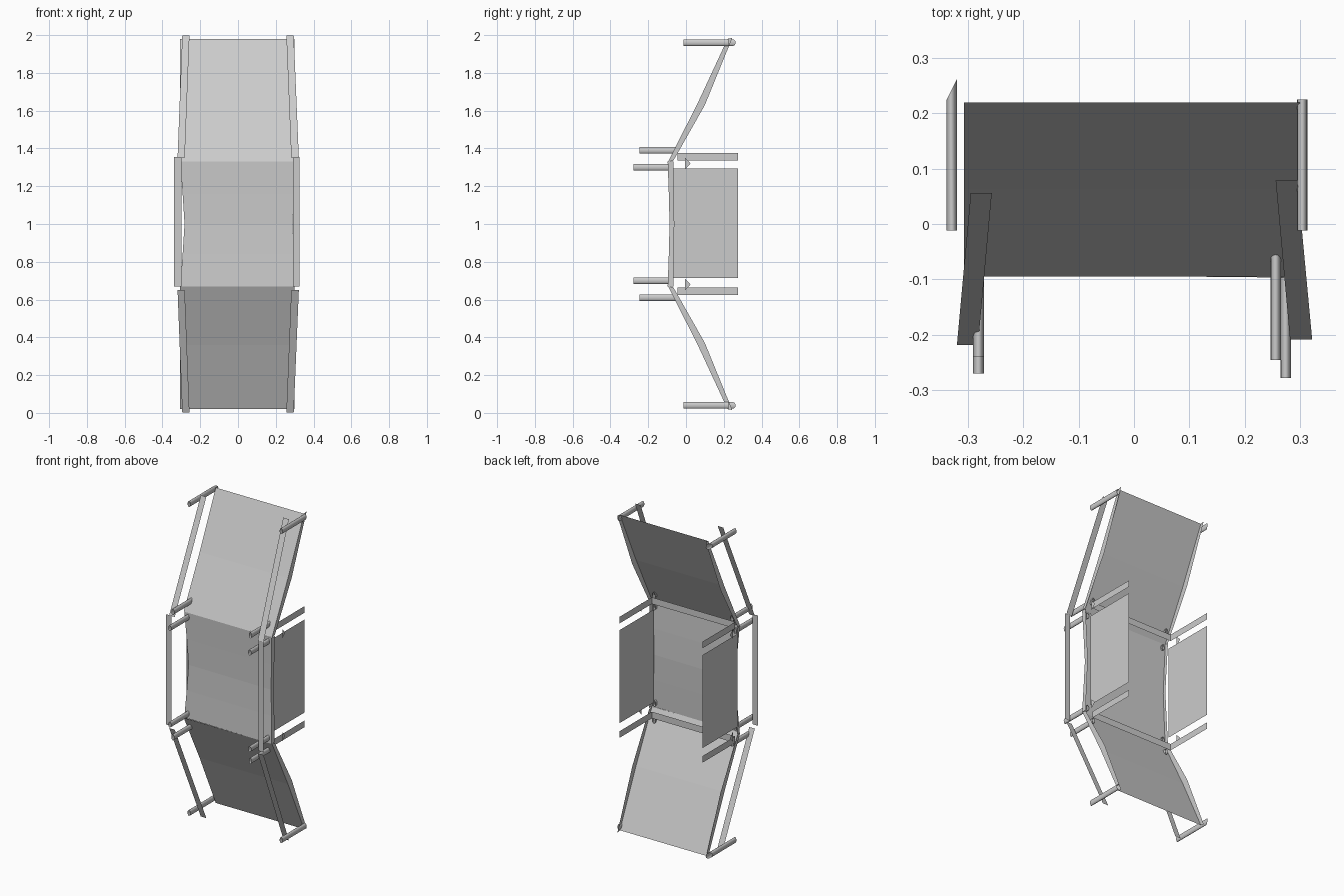
import bpy, bmesh
from math import cos, sin, pi

if "Cube" in bpy.data.objects:
    bpy.data.objects.remove(bpy.data.objects["Cube"])


def make(name, verts, faces):
    me = bpy.data.meshes.new(name)
    me.from_pydata(verts, [], faces)
    ob = bpy.data.objects.new(name, me)
    bpy.context.collection.objects.link(ob)
    return ob


def strip(name, a, b):
    """Sheet lofted between two point rows of equal length."""
    n = len(a)
    return make(name, a + b, [(i, i + 1, n + i + 1, n + i) for i in range(n - 1)])


def tube(name, x, z, y0, y1, tip=0.0, n=12):
    """Open oval tube along y; tip slants the rear end."""
    rx, rz = 0.0095, 0.018
    ang = [2 * pi * i / n for i in range(n)]
    v = [(x + rx * cos(t), y0, z + rz * sin(t)) for t in ang]
    v += [(x + rx * cos(t), y1 + tip * (1 + cos(t)) / 2, z + rz * sin(t)) for t in ang]
    ob = make(name, v, [(i, (i + 1) % n, n + (i + 1) % n, n + i) for i in range(n)])
    for p in ob.data.polygons:
        p.use_smooth = True
    return ob


def zz(z, up):
    return z if up else 2 - z


# centre panel with waisted sides, and its edge flanges
zs = [0.67, 0.84, 1.0, 1.16, 1.33]
ys = [-0.097, -0.091, -0.087, -0.091, -0.097]
xl = [-0.306, -0.293, -0.283, -0.293, -0.306]
xr = [0.30, 0.294, 0.288, 0.294, 0.30]
L = [(x, y + 0.006, z) for x, y, z in zip(xl, ys, zs)]
R = list(zip(xr, ys, zs))
strip("centre_panel", L, R)
for name, row in (("left", L), ("right", R)):
    strip(f"centre_flange_{name}", row,
          [(x, y, z) for (x, _, z), y in zip(row, [-0.067, -0.064, -0.062, -0.064, -0.067])])

for up, tag in ((True, "upper"), (False, "lower")):
    # tilted panel and its bulging edge flanges
    front = [(-0.095, 1.33), (0.062, 1.64), (0.22, 1.98)]
    back = [(-0.067, 1.335), (0.100, 1.63), (0.245, 1.985)]
    rows = {}
    for side, x in (("left", -0.307), ("right", 0.30)):
        rows[side] = [(x, y, zz(z, up)) for y, z in front]
        strip(f"{tag}_flange_{side}", rows[side], [(x, y, zz(z, up)) for y, z in back])
    strip(f"{tag}_panel", rows["left"], rows["right"])

    # tilted handrails
    for side, (t0, t1), (b0, b1), yt, yb in (
            ("left", (-0.295, -0.257), (-0.32, -0.282), 0.056, -0.219),
            ("right", (0.256, 0.295), (0.282, 0.322), 0.079, -0.209)):
        zt, zb = zz(1.998, up), zz(1.35, up)
        strip(f"{tag}_rail_{side}", [(t0, yt, zt), (b0, yb, zb)], [(t1, yt, zt), (b1, yb, zb)])

    # rail posts
    tube(f"{tag}_end_post_left", -0.329, zz(1.96, up), -0.012, 0.225, 0.038)
    tube(f"{tag}_end_post_right", 0.304, zz(1.96, up), -0.012, 0.225)
    tube(f"{tag}_inner_post_left", -0.281, zz(1.39, up), -0.24, -0.05)
    tube(f"{tag}_inner_post_right", 0.256, zz(1.39, up), -0.246, -0.05)
    tube(f"{tag}_centre_post_left", -0.281, zz(1.30, up), -0.27, -0.08)
    tube(f"{tag}_centre_post_right", 0.274, zz(1.30, up), -0.278, -0.08)

    # rear frame bands: two sides and the cross band
    z0, z1 = zz(1.335, up), zz(1.376, up)
    path = [(-0.307, 0.275), (-0.307, -0.045), (0.266, -0.045), (0.266, 0.275)]
    strip(f"{tag}_rear_band", [(x, y, z0) for x, y in path], [(x, y, z1) for x, y in path])

    # small triangular brackets
    for side, x in (("left", -0.318), ("right", 0.308)):
        make(f"{tag}_bracket_{side}",
             [(x, -0.005, zz(1.29, up)), (x, -0.005, zz(1.35, up)), (x, 0.024, zz(1.32, up))],
             [(0, 1, 2)])

# upright centre handrails
for side, x0, x1, y in (("left", -0.338, -0.30, -0.225), ("right", 0.29, 0.326, -0.215)):
    strip(f"centre_rail_{side}", [(x0, y, 0.67), (x0, y, 1.355)], [(x1, y, 0.67), (x1, y, 1.355)])

# rear side plates
for side, x in (("left", -0.307), ("right", 0.266)):
    strip(f"rear_plate_{side}", [(x, -0.065, 0.715), (x, -0.065, 1.293)],
          [(x, 0.275, 0.715), (x, 0.275, 1.293)])
